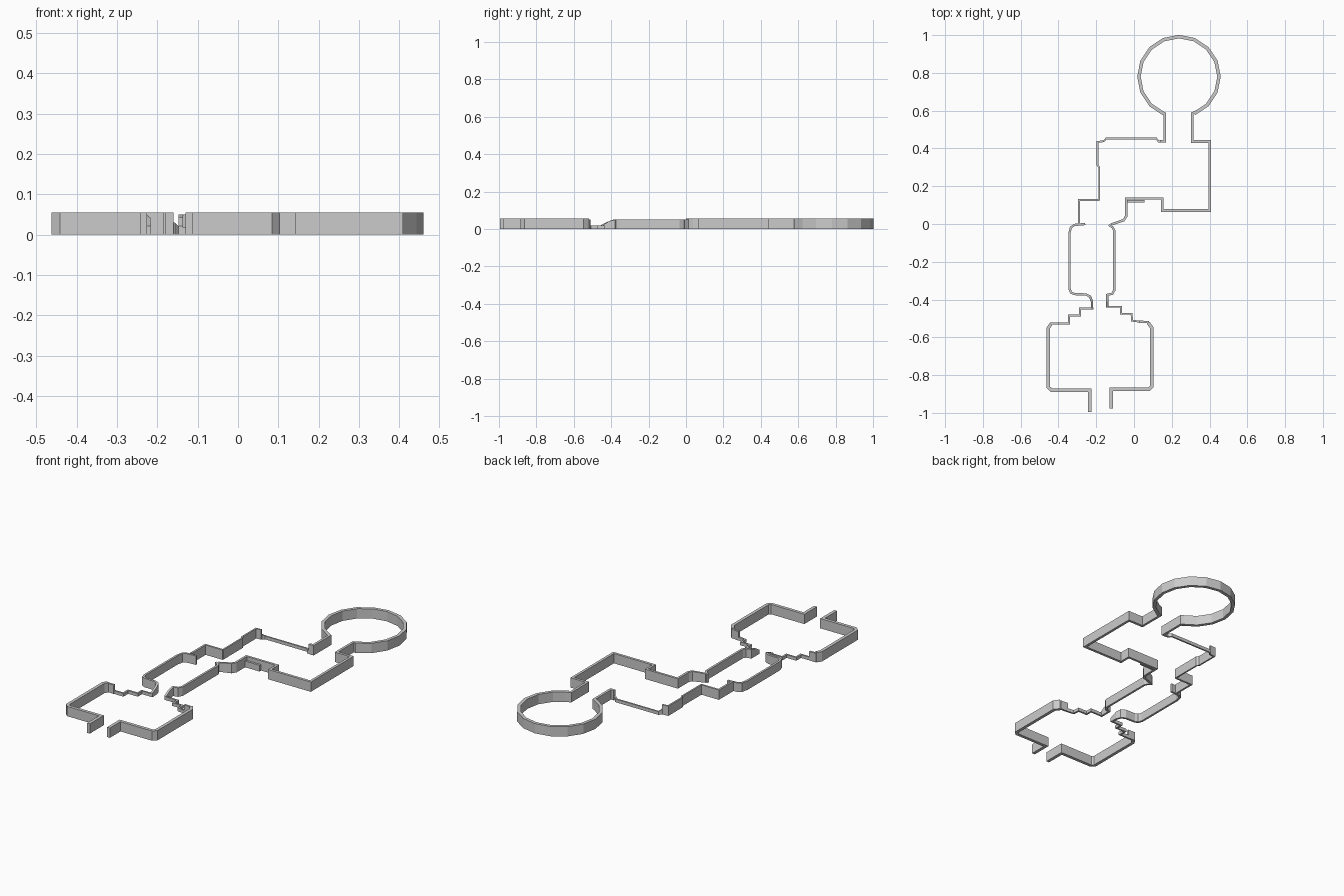
import bpy, bmesh, math
from mathutils import Vector

H = 0.055      # full wall height
LOW = 0.018    # broken, low wall height


def wall(name, pts, t, h=H):
    """Mitred wall along a centre line; a point may carry its own height."""
    p = [Vector(q[:2]) for q in pts]
    hs = [q[2] if len(q) > 2 else h for q in pts]
    bm = bmesh.new()
    rings = []
    for i, c in enumerate(p):
        a = (c - p[i - 1]).normalized() if i else (p[1] - c).normalized()
        b = (p[i + 1] - c).normalized() if i < len(p) - 1 else a
        na, nb = Vector((-a.y, a.x)), Vector((-b.y, b.x))
        m = (na + nb).normalized()
        m *= t / 2 / max(m.dot(na), 0.5)
        l, r = c + m, c - m
        rings.append([bm.verts.new(v) for v in (
            (l.x, l.y, 0), (r.x, r.y, 0), (r.x, r.y, hs[i]), (l.x, l.y, hs[i]))])
    for u, v in zip(rings, rings[1:]):
        for k in range(4):
            j = (k + 1) % 4
            bm.faces.new((u[k], u[j], v[j], v[k]))
    bm.faces.new(rings[0])
    bm.faces.new(rings[-1][::-1])
    bmesh.ops.recalc_face_normals(bm, faces=bm.faces)
    me = bpy.data.meshes.new(name)
    bm.to_mesh(me)
    bm.free()
    ob = bpy.data.objects.new(name, me)
    bpy.context.collection.objects.link(ob)
    return ob


# Entrance room: passage stubs and side walls
wall("entrance_room_left", [(-0.234, -0.995), (-0.234, -0.88), (-0.437, -0.88),
     (-0.453, -0.865), (-0.453, -0.55), (-0.44, -0.53)], 0.018)
wall("entrance_room_left_end", [(-0.445, -0.527), (-0.40, -0.527)], 0.012, 0.05)
wall("entrance_room_right", [(-0.121, -0.978), (-0.121, -0.875), (0.08, -0.875),
     (0.095, -0.86), (0.095, -0.55), (0.075, -0.523)], 0.018)
wall("entrance_room_right_end", [(0.078, -0.52), (0.03, -0.517)], 0.012, 0.05)

# Low stepped walls between the entrance room and the chamber
wall("left_steps", [(-0.40, -0.527), (-0.345, -0.527), (-0.345, -0.485),
     (-0.285, -0.485), (-0.285, -0.448), (-0.215, -0.448)], 0.010, LOW)
wall("right_steps", [(0.03, -0.517), (-0.010, -0.512), (-0.013, -0.475),
     (-0.068, -0.475), (-0.068, -0.438), (-0.148, -0.438)], 0.010, LOW)

# Chamber with rounded corners, rising out of the steps
wall("chamber_left", [(-0.222, -0.453, 0.022), (-0.223, -0.41, 0.042),
     (-0.232, -0.385, 0.05), (-0.255, -0.373, 0.05), (-0.315, -0.371, 0.05),
     (-0.334, -0.363, 0.05), (-0.342, -0.34, 0.05), (-0.342, -0.05, 0.05),
     (-0.334, -0.018, 0.05), (-0.315, -0.005, 0.05), (-0.258, 0, 0.05)], 0.012)
wall("chamber_right", [(-0.142, -0.443, 0.022), (-0.142, -0.41, 0.042),
     (-0.142, -0.375, 0.05), (-0.115, -0.369, 0.05), (-0.104, -0.35, 0.05),
     (-0.104, -0.035, 0.05), (-0.113, -0.018, 0.05), (-0.133, -0.005, 0.05)], 0.012)

# Link walls between the chamber and the hall
wall("link_left", [(-0.292, 0), (-0.292, 0.127), (-0.183, 0.127)], 0.011)
wall("link_right", [(-0.122, -0.003, 0.05), (-0.055, 0.02), (-0.042, 0.04), (-0.042, 0.135),
     (0.15, 0.135), (0.15, 0.073)], 0.013)
wall("link_ledge", [(-0.042, 0.12), (0.055, 0.12)], 0.012, 0.035)

# Hall: thin left side, low broken back wall, solid right side
wall("hall_left", [(-0.184, 0.127), (-0.184, 0.30), (-0.193, 0.312),
     (-0.193, 0.435), (-0.16, 0.438)], 0.009)
wall("hall_back_low", [(-0.16, 0.438, 0.03), (-0.147, 0.453), (0.118, 0.453),
     (0.130, 0.437), (0.150, 0.437, 0.03)], 0.009, LOW)
wall("hall_right", [(0.308, 0.437), (0.401, 0.437), (0.401, 0.071), (0.143, 0.071)], 0.015)

# Round room: 16-sided ring, open at the neck
cx, cy, r = 0.238, 0.78, 0.212
ring = [(cx + r * math.cos(a), cy + r * math.sin(a))
        for a in (math.radians(-67.5 + 22.5 * i) for i in range(15))]
wall("round_room", ring, 0.018)
wall("round_room_neck_right", [(0.308, 0.43), (0.308, 0.585), (0.335, 0.597)], 0.014)
wall("round_room_neck_left", [(0.138, 0.438), (0.162, 0.438), (0.162, 0.585), (0.138, 0.597)], 0.014)
